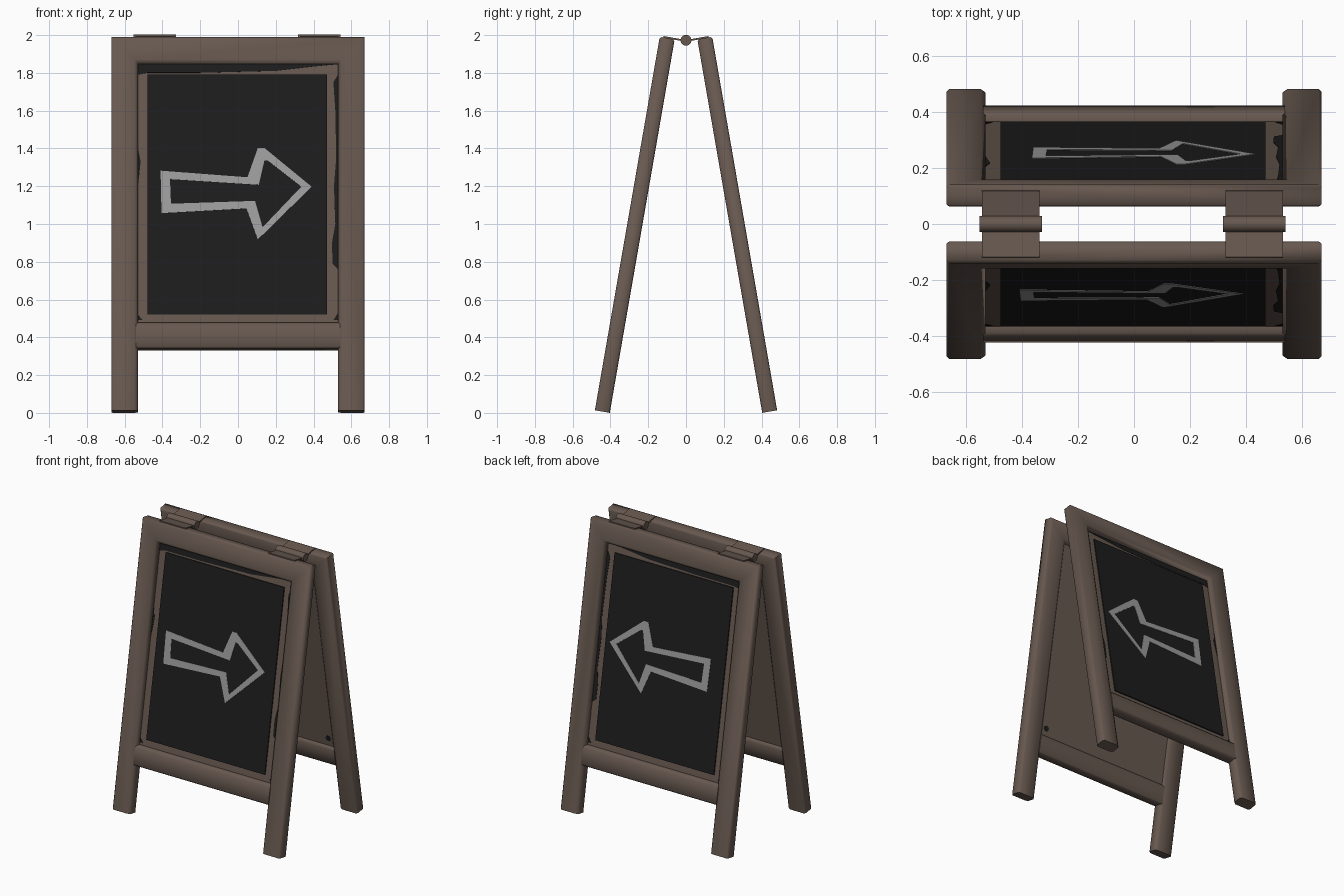
import bpy, bmesh, math
from mathutils import Matrix

cube = bpy.data.objects.get("Cube")
if cube:
    bpy.data.objects.remove(cube, do_unlink=True)


def material(name, colour):
    m = bpy.data.materials.new(name)
    m.use_nodes = True
    m.diffuse_color = (*colour, 1)
    bsdf = m.node_tree.nodes["Principled BSDF"]
    bsdf.inputs["Base Color"].default_value = (*colour, 1)
    bsdf.inputs["Roughness"].default_value = 0.8
    return m


wood = material("brown wood", (0.135, 0.098, 0.079))
slate = material("black slate", (0.012, 0.012, 0.012))
chalk = material("grey chalk", (0.33, 0.33, 0.33))

LEAN = 0.172
LENGTH = 2.007      # length of a leg
HALF_W, HALF_D = 0.07, 0.04
PLACE = Matrix.Translation((0, -0.443, 0.007)) @ Matrix.Rotation(-LEAN, 4, 'X')
FRONT = PLACE
BACK = Matrix.Scale(-1, 4, (0, 1, 0)) @ PLACE


def finish(bm, name, mat, matrix=None):
    if matrix:
        bm.transform(matrix)
    bmesh.ops.recalc_face_normals(bm, faces=bm.faces)
    mesh = bpy.data.meshes.new(name)
    bm.to_mesh(mesh)
    bm.free()
    mesh.materials.append(mat)
    for p in mesh.polygons:
        p.use_smooth = True
    mesh.set_sharp_from_angle(angle=math.radians(60))
    obj = bpy.data.objects.new(name, mesh)
    bpy.context.collection.objects.link(obj)
    return obj


def up(z):
    """World height to distance along the leaning panel."""
    return (z - 0.007) / math.cos(LEAN)


# Timber cross-section: (outward, depth), with softened corners
SECTION = [(-0.052, -0.04), (0.06, -0.04), (HALF_W, -0.03), (HALF_W, 0.03),
           (0.06, 0.04), (-0.052, 0.04), (-HALF_W, 0.027), (-HALF_W, -0.027)]


def timber(name, stations, matrix):
    """Sweep the section along stations (x, z, outward x, outward z)."""
    bm = bmesh.new()
    rings = [[bm.verts.new((x + u * ox, v, z + u * oz)) for u, v in SECTION]
             for x, z, ox, oz in stations]
    n = len(SECTION)
    for a, b in zip(rings, rings[1:]):
        for i in range(n):
            j = (i + 1) % n
            bm.faces.new((a[i], a[j], b[j], b[i]))
    bm.faces.new(rings[0])
    bm.faces.new(rings[-1])
    finish(bm, name, wood, matrix)


def box(name, x0, x1, y0, y1, z0, z1, mat, matrix):
    bm = bmesh.new()
    bmesh.ops.create_cube(bm, size=1)
    size = Matrix.Diagonal((x1 - x0, y1 - y0, z1 - z0, 1))
    bm.transform(Matrix.Translation(((x0 + x1) / 2, (y0 + y1) / 2, (z0 + z1) / 2)) @ size)
    return finish(bm, name, mat, matrix)


def plate(name, polygons, y0, y1, mat, matrix):
    """Thin flat plates from (x, height) polygons."""
    bm = bmesh.new()
    corners = {}
    for poly in polygons:
        for p in poly:
            corners.setdefault(p, bm.verts.new((p[0], y0, up(p[1]))) if p not in corners else None)
        bm.faces.new([corners[p] for p in poly])
    bmesh.ops.recalc_face_normals(bm, faces=bm.faces)
    out = bmesh.ops.extrude_face_region(bm, geom=bm.faces[:], use_keep_orig=True)
    moved = [g for g in out["geom"] if isinstance(g, bmesh.types.BMVert)]
    bmesh.ops.translate(bm, verts=moved, vec=(0, y1 - y0, 0))
    finish(bm, name, mat, matrix)


# Chalk arrow outline, outer and inner corners in matching order
ARROW_OUT = [(-0.41, 1.28), (0.05, 1.245), (0.105, 1.40), (0.14, 1.40),
             (0.39, 1.195), (0.105, 0.915), (0.045, 1.08), (-0.405, 1.055)]
ARROW_IN = [(-0.36, 1.235), (0.11, 1.205), (0.14, 1.335), (0.155, 1.335),
            (0.335, 1.195), (0.13, 0.98), (0.09, 1.12), (-0.355, 1.105)]

# Worn black paint around the board
WEAR = [
    [(-0.53, 1.845), (-0.53, 1.79), (-0.48, 1.8), (-0.2, 1.8), (0.2, 1.81), (0.42, 1.835), (0.53, 1.845)],
    [(0.53, 1.79), (0.505, 1.75), (0.515, 1.6), (0.52, 1.35), (0.508, 1.2), (0.515, 1.0),
     (0.498, 0.9), (0.5, 0.79), (0.53, 0.76)],
    [(-0.53, 1.4), (-0.515, 1.33), (-0.53, 1.2)],
    [(0.53, 0.53), (0.505, 0.49), (0.53, 0.49)],
    [(-0.53, 0.52), (-0.53, 0.49), (-0.505, 0.49)],
]

HINGES = [-0.44, 0.43]

for side, matrix in (("front", FRONT), ("back", BACK)):
    # Legs and top rail in one mitred run, then the lower rail
    cx, cz = 0.6, LENGTH - HALF_W
    timber(side + "_frame", [(-cx, 0, -1, 0), (-cx, cz, -1, 1), (cx, cz, 1, 1), (cx, 0, 1, 0)], matrix)
    timber(side + "_lower_rail", [(-0.54, up(0.405), 0, -1), (0.54, up(0.405), 0, -1)], matrix)

    # Backing board, slate and painted marks
    box(side + "_backing", -0.55, 0.55, -0.004, 0.022, up(0.45), up(1.88), wood, matrix)
    box(side + "_slate", -0.478, 0.47, -0.012, -0.002, up(0.52), up(1.79), slate, matrix)
    plate(side + "_worn_paint", WEAR, -0.003, -0.006, slate, matrix)
    shift = 0 if side == "front" else 0.045
    n = len(ARROW_OUT)
    outer = [(x + shift, z) for x, z in ARROW_OUT]
    inner = [(x + shift, z) for x, z in ARROW_IN]
    quads = [(outer[i], outer[(i + 1) % n], inner[(i + 1) % n], inner[i]) for i in range(n)]
    plate(side + "_chalk_arrow", quads, -0.011, -0.0145, chalk, matrix)

    # Dark knot on the inner side
    knot = [(0.49 + 0.02 * math.cos(k * math.pi / 4), 0.53 + 0.02 * math.sin(k * math.pi / 4))
            for k in range(8)]
    plate(side + "_knot", [knot], 0.02, 0.025, slate, matrix)

    # Hinge leaves lying on the top rail
    for i, x in enumerate(HINGES):
        box(f"{side}_hinge_leaf_{i + 1}", x - 0.103, x + 0.103, -0.02, 0.085,
            LENGTH - 0.002, LENGTH + 0.007, wood, matrix)

# Hinge barrels between the two panels
for i, x in enumerate(HINGES):
    bm = bmesh.new()
    bmesh.ops.create_cone(bm, cap_ends=True, segments=16, radius1=0.029, radius2=0.029, depth=0.224)
    finish(bm, f"hinge_barrel_{i + 1}", wood,
           Matrix.Translation((x, 0, 1.973)) @ Matrix.Rotation(math.pi / 2, 4, 'Y'))
